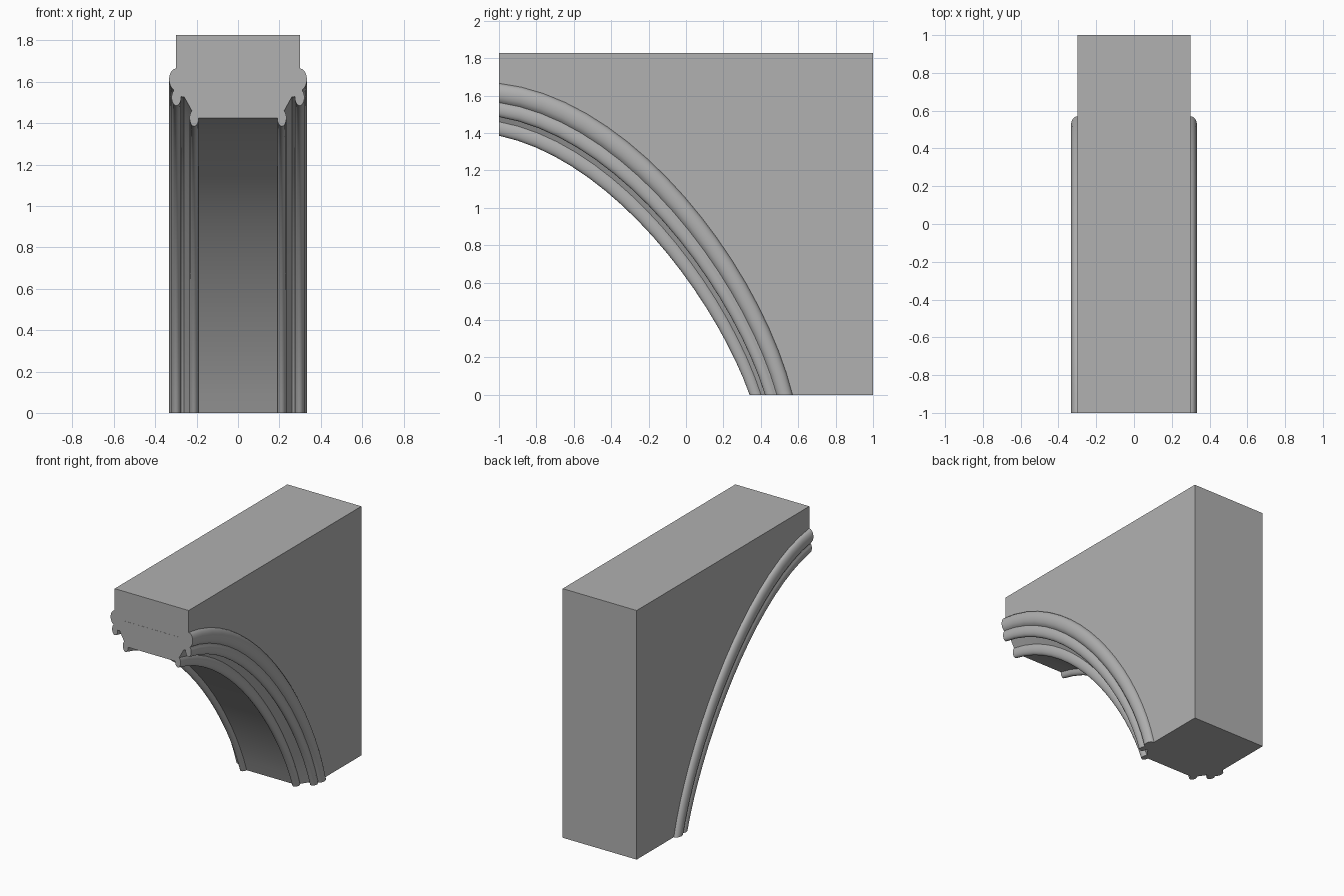
import bpy, bmesh
from math import cos, sin, radians
from mathutils import Vector

if "Cube" in bpy.data.objects:
    bpy.data.objects.remove(bpy.data.objects["Cube"])

SEGS = 18
Z_IN, Z_OUT = 1.385, 1.665      # moulding depth at the crown

# Inner and outer edge curves of the arch in the (y, z) plane
INNER = [Vector(p) for p in [(-1, 1.385), (-0.40, 1.26), (0.15, 0.53), (0.34, 0)]]
OUTER = [Vector(p) for p in [(-1, 1.665), (-0.28, 1.59), (0.40, 0.68), (0.57, 0)]]

# Mid-grey stone
stone = bpy.data.materials.new("stone")
stone.diffuse_color = (0.44, 0.44, 0.44, 1)
stone.use_nodes = True
stone.node_tree.nodes["Principled BSDF"].inputs["Base Color"].default_value = stone.diffuse_color


def bezier(p, t):
    s = 1 - t
    return s**3 * p[0] + 3*s*s*t * p[1] + 3*s*t*t * p[2] + t**3 * p[3]


def arch_point(x, z, t):
    """Carry a profile point (x, z at the crown) along the arch."""
    u = (z - Z_IN) / (Z_OUT - Z_IN)
    p = bezier(INNER, t).lerp(bezier(OUTER, t), u)
    return (x, p.x, p.y)


def arc(cx, cz, rx, rz, a0, a1, n):
    angles = [radians(a0 + (a1 - a0) * i / n) for i in range(n + 1)]
    return [(cx + rx * cos(a), cz + rz * sin(a)) for a in angles]


def finish(name, bm, smooth=False):
    bmesh.ops.recalc_face_normals(bm, faces=bm.faces)
    mesh = bpy.data.meshes.new(name)
    bm.to_mesh(mesh)
    bm.free()
    mesh.materials.append(stone)
    obj = bpy.data.objects.new(name, mesh)
    bpy.context.collection.objects.link(obj)
    if smooth:
        bpy.ops.object.select_all(action='DESELECT')
        obj.select_set(True)
        bpy.context.view_layer.objects.active = obj
        bpy.ops.object.shade_smooth_by_angle(angle=radians(40))
    return obj


# Half profile: outer roll, middle roll, hollow, inner roll; then mirrored
half = arc(0.30, 1.612, 0.033, 0.053, 90, -70, 8)
half += arc(0.298, 1.525, 0.023, 0.04, 55, -185, 11)
half += [(0.26, 1.527)]
half += arc(0.212, 1.425, 0.022, 0.04, 60, -180, 11)
profile = half + [(-x, z) for x, z in reversed(half)]

# Arch moulding swept along the curve, capped at crown and springing
bm = bmesh.new()
rings = [[bm.verts.new(arch_point(x, z, i / SEGS)) for x, z in profile]
         for i in range(SEGS + 1)]
for a, b in zip(rings, rings[1:]):
    for j in range(len(profile) - 1):
        bm.faces.new((a[j], a[j + 1], b[j + 1], b[j]))
bm.faces.new(rings[0])
bm.faces.new(rings[-1])
finish("arch_moulding", bm, smooth=True)

# Thin joint line across the crown face
bm = bmesh.new()
bmesh.ops.create_cube(bm, size=1)
bmesh.ops.scale(bm, vec=(0.43, 0.004, 0.006), verts=bm.verts)
bmesh.ops.translate(bm, vec=(0, -0.999, 1.607), verts=bm.verts)
finish("crown_joint", bm)

# Spandrel wall above the arch
outline = [tuple(bezier(OUTER, i / SEGS)) for i in range(SEGS + 1)]
outline += [(1, 0), (1, 1.826), (-1, 1.826)]
bm = bmesh.new()
left = [bm.verts.new((-0.3, y, z)) for y, z in outline]
right = [bm.verts.new((0.3, y, z)) for y, z in outline]
bm.faces.new(left)
bm.faces.new(right)
n = len(outline)
for i in range(SEGS, n):          # underside of the curve is hidden by the moulding
    k = (i + 1) % n
    bm.faces.new((left[i], left[k], right[k], right[i]))
finish("spandrel_wall", bm)
